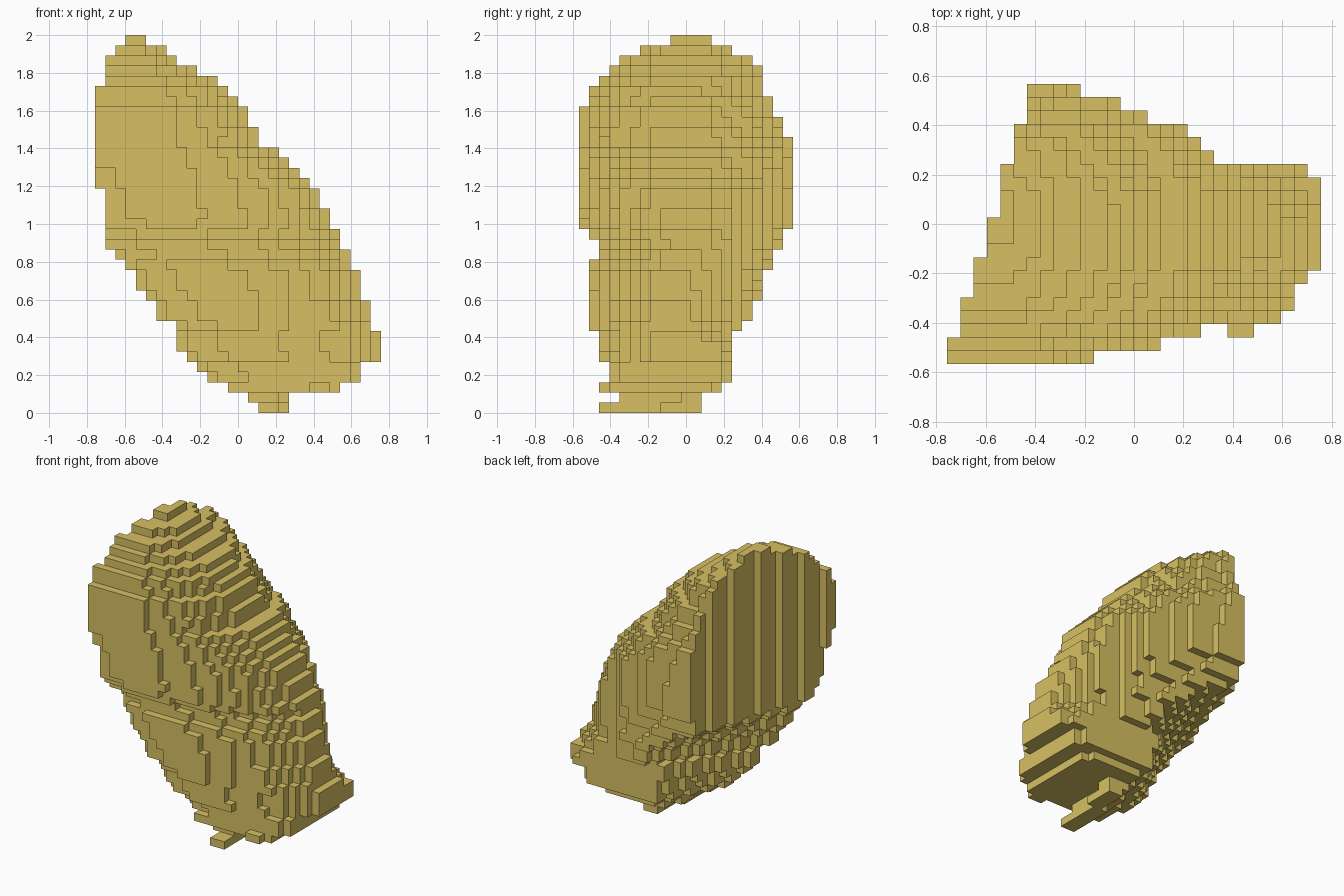
import bpy, bmesh, math

cube = bpy.data.objects.get("Cube")
if cube:
    bpy.data.objects.remove(cube, do_unlink=True)

NX, NY, NZ = 28, 21, 37          # size of the block grid
S = 2.0 / NZ                     # edge length of one block

# Outline keys: (layer, value), straight lines between keys
RIGHT = [(0, 19), (1, 19), (2, 24), (3, 26), (4, 26), (5, 28), (7, 28), (8, 27), (9, 27),
         (12, 26), (17, 24), (22, 21), (25, 18), (26, 16), (29, 15), (31, 13), (32, 12), (36, 5)]
FRONT = [(0, 2), (1, 4), (2, 2), (3, 3), (4, 3), (5, 2), (7, 2), (8, 1), (14, 1), (15, 2),
         (16, 2), (18, 0), (29, 0), (30, 1), (31, 1), (34, 4), (35, 6), (36, 9)]
BACK = [(0, 12), (1, 12), (2, 14), (3, 15), (7, 15), (9, 17), (10, 17), (11, 18), (13, 18),
        (14, 19), (15, 19), (16, 20), (17, 20), (18, 21), (26, 21), (27, 20), (28, 20),
        (31, 18), (33, 18), (34, 17), (36, 13)]
UNDER = [(0, 16), (1, 15), (2, 13), (3, 11), (6, 8), (8, 8), (9, 6), (10, 6), (12, 4), (13, 4),
         (16, 1)]
# How far the underside edge runs to +x per row, and the roundness of the two sides
SLANT = [(1, 0.28), (2, 0.4), (3, 0.55), (5, 0.65), (8, 0.72), (10, 0.7), (12, 0.6), (16, 0.36)]
ROUND_FRONT = [(4, 8), (5, 2), (12, 2), (20, 2.3)]
ROUND_BACK = [(4, 8), (5, 9), (7, 4), (9, 1.9), (14, 2), (20, 2.15)]
# Softened front corner: blocks left out of the first row
SOFT = [(1, 0), (2, 8), (3, 4), (15, 4), (16, 3), (18, 4), (19, 2), (23, 2), (24, 0)]
# Greatest reach to +x of each row
REACH = [11, 16, 19, 25, 26, 26, 27] + [28] * 7 + [27, 20, 19, 18, 15, 13, 10]


def lerp_keys(keys, k):
    for (a, va), (b, vb) in zip(keys, keys[1:]):
        if a <= k <= b:
            return va + (vb - va) * (k - a) / (b - a)
    return keys[0][1] if k < keys[0][0] else keys[-1][1]


def at(keys, k):
    return int(math.floor(lerp_keys(keys, k) + 0.49))


def wall(j):
    """Slanted flat cut on the -x side."""
    return (j + 1.4) / 3.1


def layer_rows(k):
    """Yield (j, first block, end block) for each row of a layer."""
    x1, y0, y1 = at(RIGHT, k), at(FRONT, k), at(BACK, k)
    low = k < 16
    slope = lerp_keys(SLANT, k) if low else 0.32
    start = at(UNDER, k) if low else wall(y0) - 0.4
    half = (y1 - y0) / 2
    mid = y0 + half
    cx = start + slope * half
    for j in range(y0, y1):
        # left edge: flat wall above, receding underside below
        first = wall(j)
        if low:
            first = max(first, start + slope * max(0, j - y0 - 2))
            if k > 2 and j == y0 + 1:
                first += 1
        elif k < 22:
            first = max(first, 1)
        if j == y0:
            first += at(SOFT, k)
        first = int(math.floor(first))
        # right edge: rounded bulge, or a narrow slanted ridge at the bottom
        if k < 2:
            end = min(x1, first + 2 + k)
        else:
            t = (j + 0.5 - mid) / half
            n = lerp_keys(ROUND_FRONT if t < 0 else ROUND_BACK, k)
            end = cx + (x1 - cx) * (1 - abs(t) ** n) ** (1 / n)
            end = min(x1, int(math.floor(end + 0.5)))
            if k > 2:
                end = min(end, REACH[j])
        yield j, first, max(end, first + 1)


# Fill the grid
blocks = set()
for k in range(NZ):
    for j, first, end in layer_rows(k):
        blocks.update((i, j, k) for i in range(first, end))

# Skin: one quad for every exposed block side
SIDES = {
    (1, 0, 0): ((1, 0, 0), (1, 1, 0), (1, 1, 1), (1, 0, 1)),
    (-1, 0, 0): ((0, 0, 0), (0, 0, 1), (0, 1, 1), (0, 1, 0)),
    (0, 1, 0): ((0, 1, 0), (0, 1, 1), (1, 1, 1), (1, 1, 0)),
    (0, -1, 0): ((0, 0, 0), (1, 0, 0), (1, 0, 1), (0, 0, 1)),
    (0, 0, 1): ((0, 0, 1), (1, 0, 1), (1, 1, 1), (0, 1, 1)),
    (0, 0, -1): ((0, 0, 0), (0, 1, 0), (1, 1, 0), (1, 0, 0)),
}
bm = bmesh.new()
verts = {}


def corner(p):
    if p not in verts:
        verts[p] = bm.verts.new(((p[0] - NX / 2) * S, (p[1] - NY / 2) * S, p[2] * S))
    return verts[p]


for b in sorted(blocks):
    for d, quad in SIDES.items():
        if tuple(x + y for x, y in zip(b, d)) not in blocks:
            bm.faces.new([corner(tuple(x + y for x, y in zip(b, q))) for q in quad])

mesh = bpy.data.meshes.new("stepped_body")
bm.to_mesh(mesh)
bm.free()
body = bpy.data.objects.new("stepped_body", mesh)
bpy.context.collection.objects.link(body)

# Single flat colour
mat = bpy.data.materials.new("mustard")
mat.use_nodes = True
colour = (0.68, 0.53, 0.125, 1.0)
mat.diffuse_color = colour
mat.node_tree.nodes["Principled BSDF"].inputs["Base Color"].default_value = colour
mesh.materials.append(mat)
